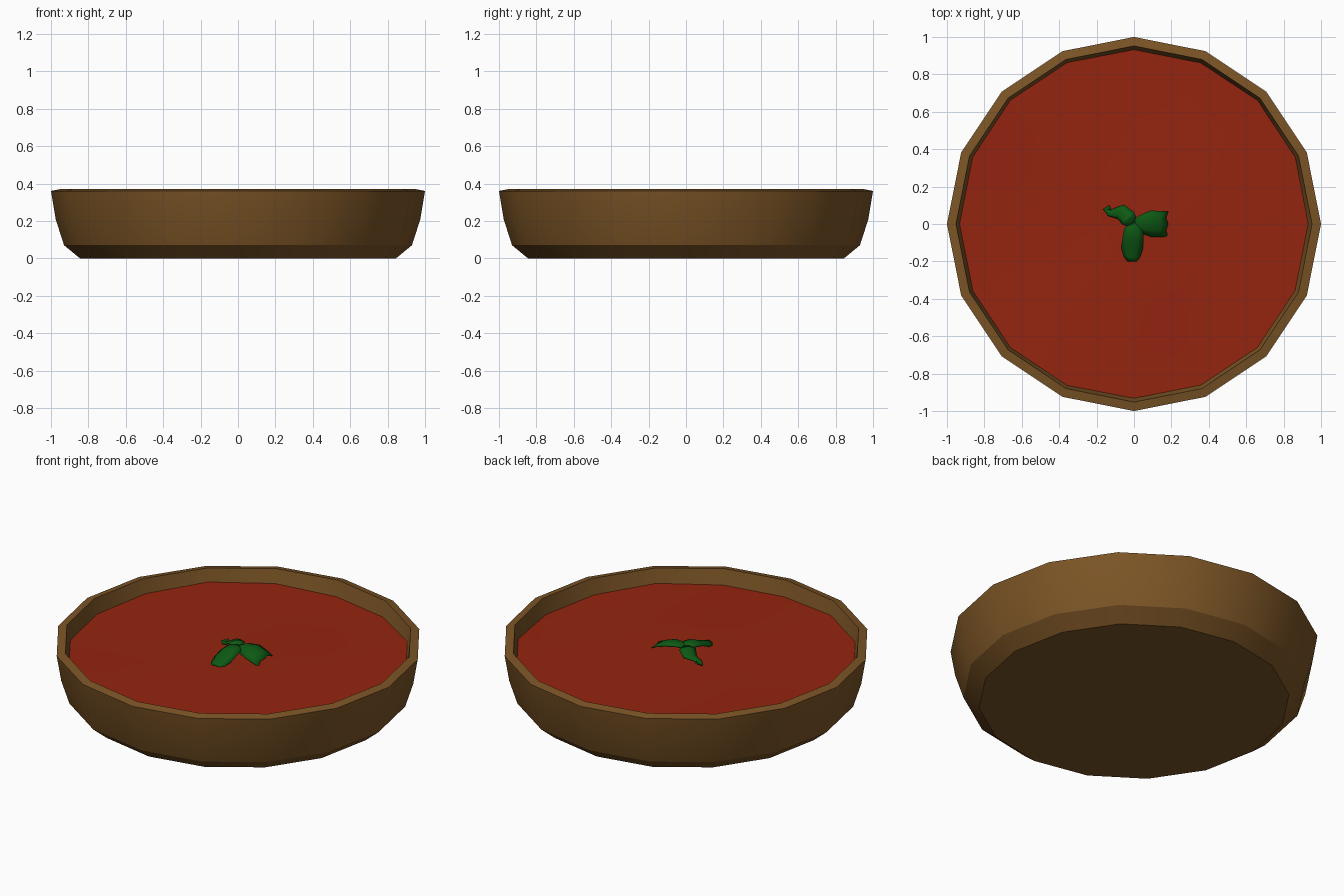
import bpy, bmesh, math
from mathutils import Vector

if "Cube" in bpy.data.objects:
    bpy.data.objects.remove(bpy.data.objects["Cube"])

SIDES = 16


def material(name, rgb):
    m = bpy.data.materials.new(name)
    m.diffuse_color = (*rgb, 1)
    m.use_nodes = True
    m.node_tree.nodes["Principled BSDF"].inputs["Base Color"].default_value = m.diffuse_color
    return m


brown = material("wood brown", (0.20, 0.090, 0.019))
red = material("soup red", (0.30, 0.018, 0.005))
green = material("leaf green", (0.004, 0.10, 0.007))


def finish(name, bm, mat, angle):
    bmesh.ops.recalc_face_normals(bm, faces=bm.faces)
    me = bpy.data.meshes.new(name)
    bm.to_mesh(me)
    bm.free()
    me.materials.append(mat)
    ob = bpy.data.objects.new(name, me)
    bpy.context.collection.objects.link(ob)
    bpy.ops.object.select_all(action='DESELECT')
    ob.select_set(True)
    bpy.context.view_layer.objects.active = ob
    bpy.ops.object.shade_smooth_by_angle(angle=math.radians(angle))
    return ob


def ring(bm, r, height):
    """One 16-sided loop; height is a function of x and y."""
    out = []
    for i in range(SIDES):
        a = 2 * math.pi * i / SIDES
        x, y = r * math.cos(a), r * math.sin(a)
        out.append(bm.verts.new((x, y, height(x, y))))
    return out


def bridge(bm, a, b):
    n = len(a)
    for i in range(n):
        j = (i + 1) % n
        bm.faces.new((a[i], a[j], b[j], b[i]))


# Bowl: outer wall, rim and inner wall from one profile
profile = [(0.845, 0), (0.93, 0.07), (0.975, 0.21), (1.0, 0.36),
           (0.952, 0.37), (0.93, 0.27), (0.90, 0.15), (0.83, 0.08)]
bm = bmesh.new()
rings = [ring(bm, r, lambda x, y, z=z: z) for r, z in profile]
for a, b in zip(rings, rings[1:]):
    bridge(bm, a, b)
bm.faces.new(rings[0])
bm.faces.new(rings[-1])
finish("bowl", bm, brown, 30)


# Soup: gently uneven disc, its edge just inside the wall
def soup_height(x, y):
    return 0.285 + 0.009 * math.sin(4 * x + 1) * math.cos(3.5 * y + 0.5)


bm = bmesh.new()
rings = [ring(bm, r, soup_height) for r in (0.936, 0.7, 0.45, 0.2)]
for a, b in zip(rings, rings[1:]):
    bridge(bm, a, b)
bm.faces.new(rings[-1])
soup = finish("soup", bm, red, 40)
if soup.data.polygons[0].normal.z < 0:
    soup.data.flip_normals()


# Garnish: arched leaves swept along a spine of (x, y, z, half width)
def leaf(name, spine, tip_notch=0.0, roll=0.0):
    bm = bmesh.new()
    rows = []
    for i, (x, y, z, w) in enumerate(spine):
        p0 = Vector(spine[max(i - 1, 0)][:2])
        p1 = Vector(spine[min(i + 1, len(spine) - 1)][:2])
        d = (p1 - p0).normalized()
        side = Vector((-d.y, d.x))
        row = []
        for k, s in enumerate((-1, -0.5, 0, 0.5, 1)):
            p = Vector((x, y)) + side * w * s
            if i == len(spine) - 1 and k % 2:
                p -= d * tip_notch
            row.append(bm.verts.new((p.x, p.y, z - 0.3 * w * s * s + roll * w * s)))
        rows.append(row)
    for a, b in zip(rows, rows[1:]):
        for k in range(4):
            bm.faces.new((a[k], a[k + 1], b[k + 1], b[k]))
    ob = finish(name, bm, green, 30)
    mod = ob.modifiers.new("thickness", 'SOLIDIFY')
    mod.thickness = 0.006
    mod.offset = 0


leaf("right_leaf", [(-0.01, 0.0, 0.335, 0.02), (0.04, 0.0, 0.352, 0.05),
                    (0.09, 0.002, 0.352, 0.07), (0.14, 0.0, 0.335, 0.068),
                    (0.182, 0.0, 0.315, 0.066)], 0.012, 0.15)
leaf("front_leaf", [(0.0, 0.01, 0.34, 0.02), (-0.002, -0.03, 0.353, 0.05),
                    (-0.005, -0.08, 0.345, 0.055), (-0.01, -0.13, 0.322, 0.056),
                    (-0.01, -0.175, 0.305, 0.043), (-0.01, -0.2, 0.297, 0.022)])
leaf("back_leaf", [(0.0, -0.005, 0.34, 0.022), (-0.03, 0.03, 0.352, 0.045),
                   (-0.07, 0.064, 0.335, 0.042), (-0.10, 0.058, 0.318, 0.026),
                   (-0.13, 0.058, 0.305, 0.016), (-0.15, 0.078, 0.30, 0.014),
                   (-0.128, 0.088, 0.312, 0.012)])
